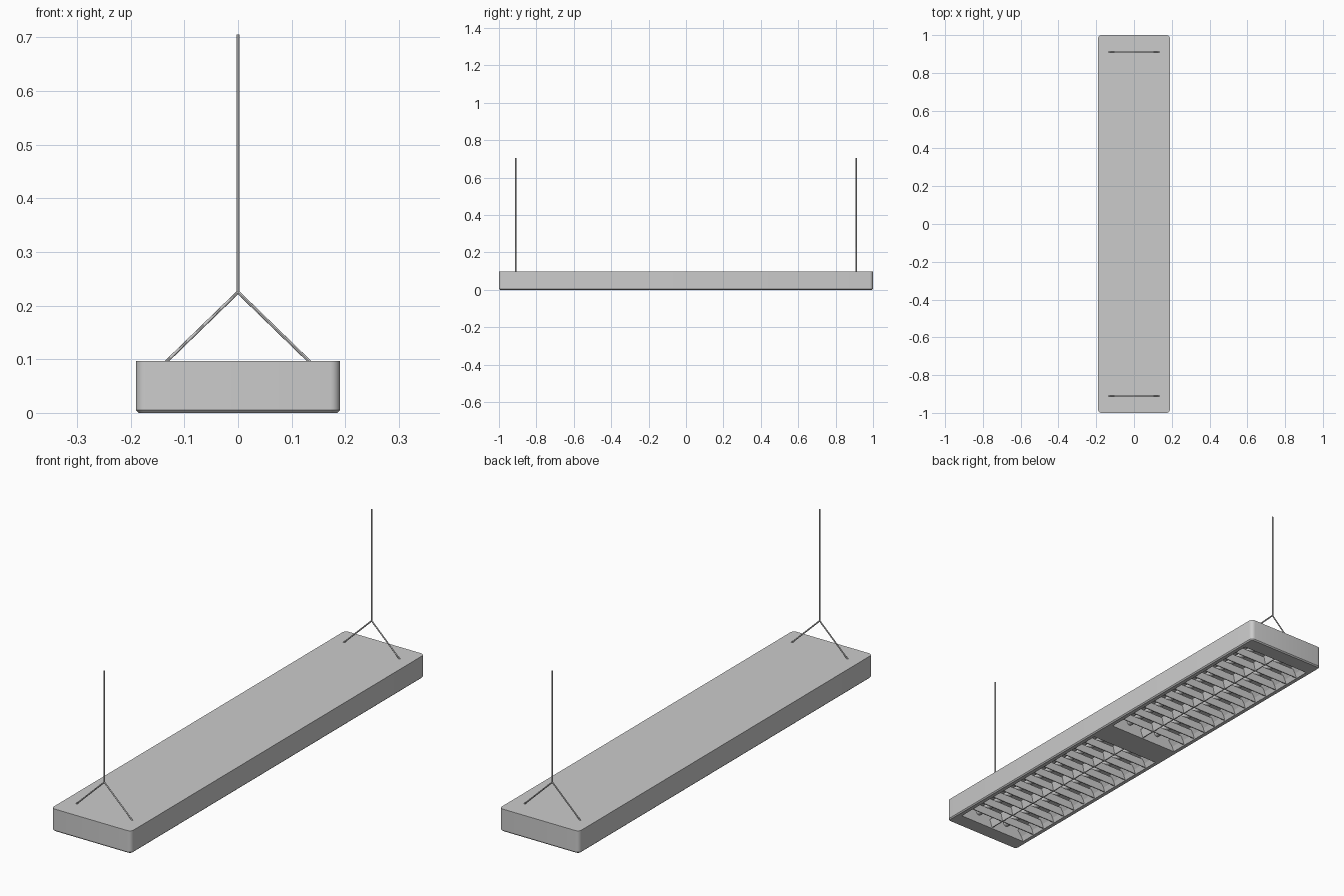
import bpy
import bmesh
from math import pi
from mathutils import Vector

if "Cube" in bpy.data.objects:
    bpy.data.objects.remove(bpy.data.objects["Cube"], do_unlink=True)

grey = bpy.data.materials.new("light_grey")
grey.use_nodes = True
grey.diffuse_color = (0.6, 0.6, 0.6, 1)
grey.node_tree.nodes["Principled BSDF"].inputs["Base Color"].default_value = (0.6, 0.6, 0.6, 1)

HALF_W, HEIGHT = 0.19, 0.097
OPEN_W, OPEN_START, OPEN_END, CEILING = 0.168, 0.06, 0.93, 0.07
OPEN_MID, OPEN_LEN = (OPEN_START + OPEN_END) / 2, OPEN_END - OPEN_START
WIRE_Y, WIRE_R = 0.91, 0.003


def finish(bm, name, smooth=False):
    bmesh.ops.recalc_face_normals(bm, faces=bm.faces[:])
    mesh = bpy.data.meshes.new(name)
    bm.to_mesh(mesh)
    bm.free()
    mesh.materials.append(grey)
    ob = bpy.data.objects.new(name, mesh)
    bpy.context.collection.objects.link(ob)
    if smooth:
        bpy.ops.object.select_all(action='DESELECT')
        ob.select_set(True)
        bpy.context.view_layer.objects.active = ob
        bpy.ops.object.shade_smooth_by_angle(angle=pi / 6)
    return ob


def add_box(bm, low, high):
    low, high = Vector(low), Vector(high)
    verts = bmesh.ops.create_cube(bm, size=1)["verts"]
    for v in verts:
        v.co = (low + high) / 2 + Vector(a * b for a, b in zip(v.co, high - low))


def add_prism(bm, start, sweep):
    """Sweep a closed outline along a vector."""
    face = bm.faces.new([bm.verts.new(p) for p in start])
    new = bmesh.ops.extrude_face_region(bm, geom=[face])["geom"]
    for v in new:
        if isinstance(v, bmesh.types.BMVert):
            v.co += Vector(sweep)
    if not face.is_valid or len(face.link_loops if hasattr(face, "link_loops") else []) < 0:
        return


def add_rod(bm, a, b, radius, sides=12):
    a, b = Vector(a), Vector(b)
    verts = bmesh.ops.create_cone(bm, cap_ends=True, segments=sides, radius1=radius,
                                  radius2=radius, depth=(b - a).length)["verts"]
    turn = (b - a).to_track_quat('Z', 'Y')
    for v in verts:
        v.co = turn @ v.co + (a + b) / 2


# Housing: rounded upright corners and a small chamfer round the lower rim
bm = bmesh.new()
add_box(bm, (-HALF_W, -1, 0), (HALF_W, 1, HEIGHT))
upright = [e for e in bm.edges if abs(e.verts[0].co.z - e.verts[1].co.z) > 0.01]
bmesh.ops.bevel(bm, geom=upright, offset=0.018, segments=5, profile=0.5, affect='EDGES')
rim = [e for e in bm.edges if max(v.co.z for v in e.verts) < 0.001]
bmesh.ops.bevel(bm, geom=rim, offset=0.005, segments=1, affect='EDGES')
housing = finish(bm, "housing", True)

# Two lamp openings cut into the underside
bm = bmesh.new()
for side in (-1, 1):
    y0, y1 = sorted((side * OPEN_START, side * OPEN_END))
    add_box(bm, (-OPEN_W, y0, -0.05), (OPEN_W, y1, CEILING))
cutter = finish(bm, "opening_cutter")
cutter.hide_render = True
cutter.display_type = 'WIRE'
cut = housing.modifiers.new("openings", 'BOOLEAN')
cut.operation = 'DIFFERENCE'
cut.object = cutter
cut.solver = 'EXACT'

# Apply the cut and discard the cutter
bpy.ops.object.select_all(action='DESELECT')
housing.select_set(True)
bpy.context.view_layer.objects.active = housing
bpy.ops.object.modifier_apply(modifier=cut.name)
bpy.data.objects.remove(cutter, do_unlink=True)

for side, label in ((-1, "front"), (1, "back")):
    mid = side * OPEN_MID
    y0 = mid - OPEN_LEN / 2

    # Cross blades, thin below and thicker above
    bm = bmesh.new()
    count = 12
    for i in range(1, count + 1):
        y = y0 + OPEN_LEN * i / (count + 1)
        add_prism(bm, [(-OPEN_W, y - 0.002, 0.004), (-OPEN_W, y + 0.002, 0.004),
                       (-OPEN_W, y + 0.006, 0.036), (-OPEN_W, y - 0.006, 0.036)],
                  (2 * OPEN_W, 0, 0))
    finish(bm, label + "_cross_blades")

    # Sloped side reflectors and a central spine
    bm = bmesh.new()
    for s in (-1, 1):
        add_prism(bm, [(s * OPEN_W, y0, 0.003), (s * (OPEN_W - 0.008), y0, 0.02),
                       (s * (OPEN_W - 0.028), y0, 0.045), (s * OPEN_W, y0, 0.045)],
                  (0, OPEN_LEN, 0))
    add_prism(bm, [(-0.002, y0, 0.005), (0.002, y0, 0.005),
                   (0.014, y0, 0.04), (-0.014, y0, 0.04)], (0, OPEN_LEN, 0))
    finish(bm, label + "_reflectors")

    # Lamp tubes above the blades
    bm = bmesh.new()
    for x in (-0.075, 0.075):
        add_rod(bm, (x, y0, 0.052), (x, y0 + OPEN_LEN, 0.052), 0.014, 16)
    finish(bm, label + "_lamp_tubes", True)

    # Forked suspension wire
    bm = bmesh.new()
    y = side * WIRE_Y
    apex = (0, y, 0.225)
    add_rod(bm, apex, (0, y, 0.705), WIRE_R)
    for s in (-1, 1):
        add_rod(bm, (s * 0.134, y, 0.095), apex, WIRE_R)
    finish(bm, label + "_suspension_wire", True)
